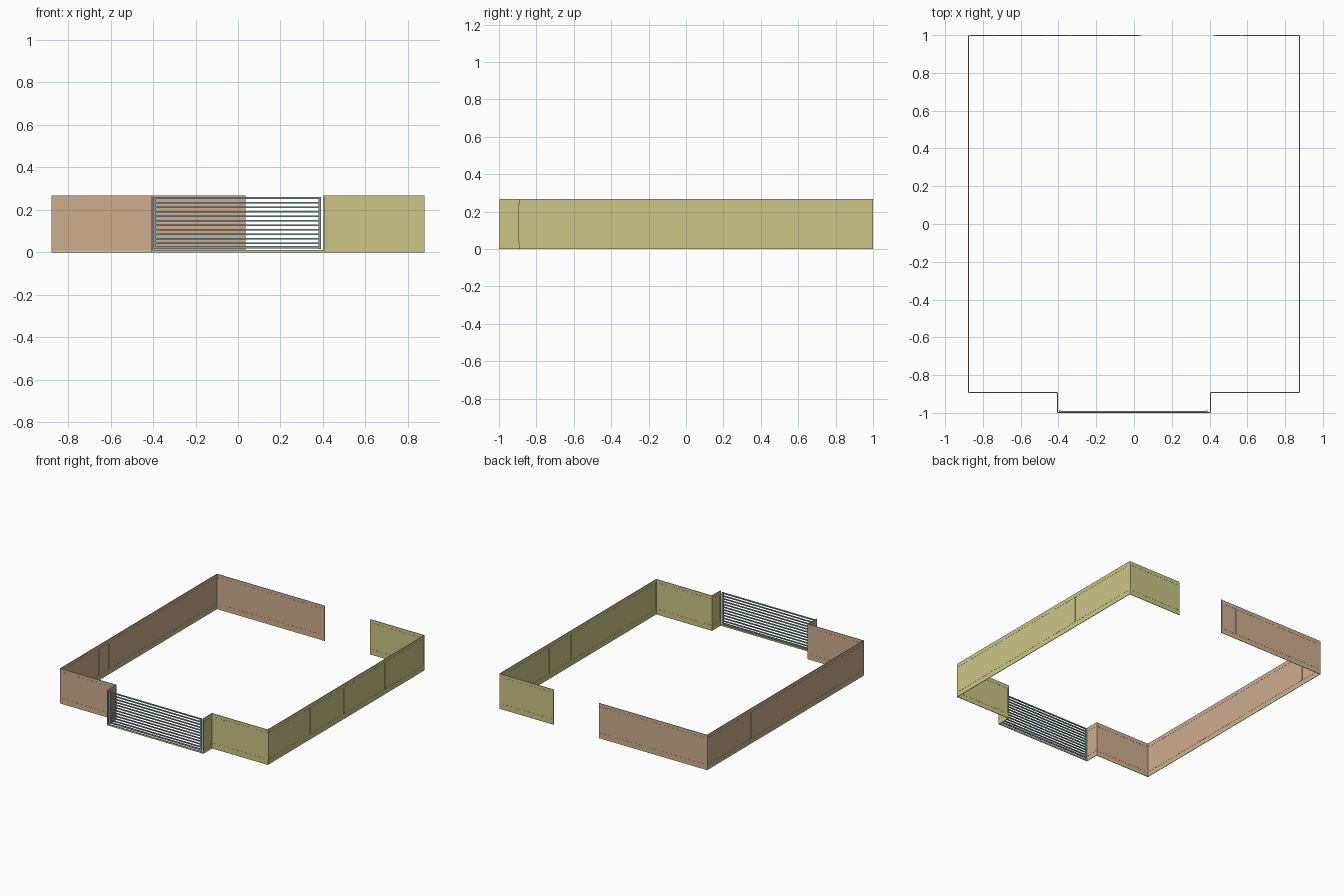
import bpy, bmesh
from mathutils import Matrix, Vector

if "Cube" in bpy.data.objects:
    bpy.data.objects.remove(bpy.data.objects["Cube"])

H = 0.268        # wall height
T = 0.004        # wall thickness
BASE = 0.012     # plinth height
XW, YB, YF, YG = 0.876, 0.997, -0.892, -0.997   # wall centre lines


def material(name, rgb):
    m = bpy.data.materials.new(name)
    m.diffuse_color = (*rgb, 1)
    m.use_nodes = True
    m.node_tree.nodes["Principled BSDF"].inputs["Base Color"].default_value = m.diffuse_color
    return m


TAN = material("tan_wall", (0.62, 0.42, 0.28))
OLIVE = material("olive_wall", (0.60, 0.56, 0.24))
STEEL = material("gate_steel", (0.22, 0.34, 0.42))


def add_box(bm, lo, hi):
    lo, hi = Vector(lo), Vector(hi)
    mat = Matrix.Translation((lo + hi) / 2) @ Matrix.Diagonal((*(hi - lo), 1))
    bmesh.ops.create_cube(bm, size=1, matrix=mat)


def finish(name, bm, mat):
    me = bpy.data.meshes.new(name)
    bm.to_mesh(me)
    bm.free()
    me.materials.append(mat)
    ob = bpy.data.objects.new(name, me)
    bpy.context.collection.objects.link(ob)
    return ob


def wall(name, axis, at, a, b, mat, joints=()):
    """Thin wall along axis from a to b, with panel seams on both faces."""
    def span(bm, s, e, z0, z1, t):
        if axis == 'x':
            add_box(bm, (s, at - t / 2, z0), (e, at + t / 2, z1))
        else:
            add_box(bm, (at - t / 2, s, z0), (at + t / 2, e, z1))

    # wall slab
    bm = bmesh.new()
    span(bm, a, b, BASE, H, T)
    finish(name, bm, mat)
    # plinth strip under the slab
    bm = bmesh.new()
    span(bm, a, b, 0, BASE, T)
    finish(name + "_plinth", bm, OLIVE)
    # panel seams: uprights at each joint, rails between them
    bm = bmesh.new()
    w, t = 0.003, T + 0.002
    stops = [a + 0.006, *joints, b - 0.006]
    for j in stops:
        span(bm, j - w, j + w, 0.04, 0.238, t)
    for s, e in zip(stops, stops[1:]):
        for z in (0.036, 0.238):
            span(bm, s + 0.008, e - 0.008, z, z + 0.006, t)
    finish(name + "_seams", bm, mat)


# side walls
wall("right_wall", 'y', XW, YF, YB, OLIVE,
     (-0.755, -0.51, -0.485, -0.38, -0.10, 0.005, 0.025, 0.135, 0.155, 0.40, 0.52, 0.92))
wall("left_wall", 'y', -XW, YF, YB, TAN,
     (-0.60, -0.43, -0.31, -0.06, 0.11, 0.20, 0.47, 0.60, 0.80))

# back walls with the opening between them
wall("back_wall_left", 'x', YB, -XW, 0.035, TAN, (-0.74, -0.46, -0.345, -0.10))
wall("back_wall_right", 'x', YB, 0.42, XW, OLIVE, (0.57,))

# front walls and the short returns that reach the gate
wall("front_wall_left", 'x', YF, -XW, -0.405, TAN, (-0.755, -0.535))
wall("front_wall_right", 'x', YF, 0.405, XW, OLIVE, (0.505, 0.75))
wall("gate_return_left", 'y', -0.405, YG, YF, TAN)
wall("gate_return_right", 'y', 0.405, YG, YF, OLIVE)

# gate: end posts and horizontal bars
bm = bmesh.new()
y0, y1 = -0.998, -0.988
for x in (-0.397, 0.378):
    add_box(bm, (x, y0, 0.016), (x + 0.012, y1, 0.26))
n = 12
for i in range(n):
    z = 0.018 + i * 0.0212
    h = 0.011 if i in (0, n - 1) else 0.008
    add_box(bm, (-0.39, y0 + 0.001, z), (0.385, y1 - 0.001, min(z + h, 0.26)))
finish("gate", bm, STEEL)

# ground strip under the gate
bm = bmesh.new()
add_box(bm, (-0.405, -1.0, 0), (0.405, -0.994, BASE))
finish("gate_track", bm, OLIVE)
